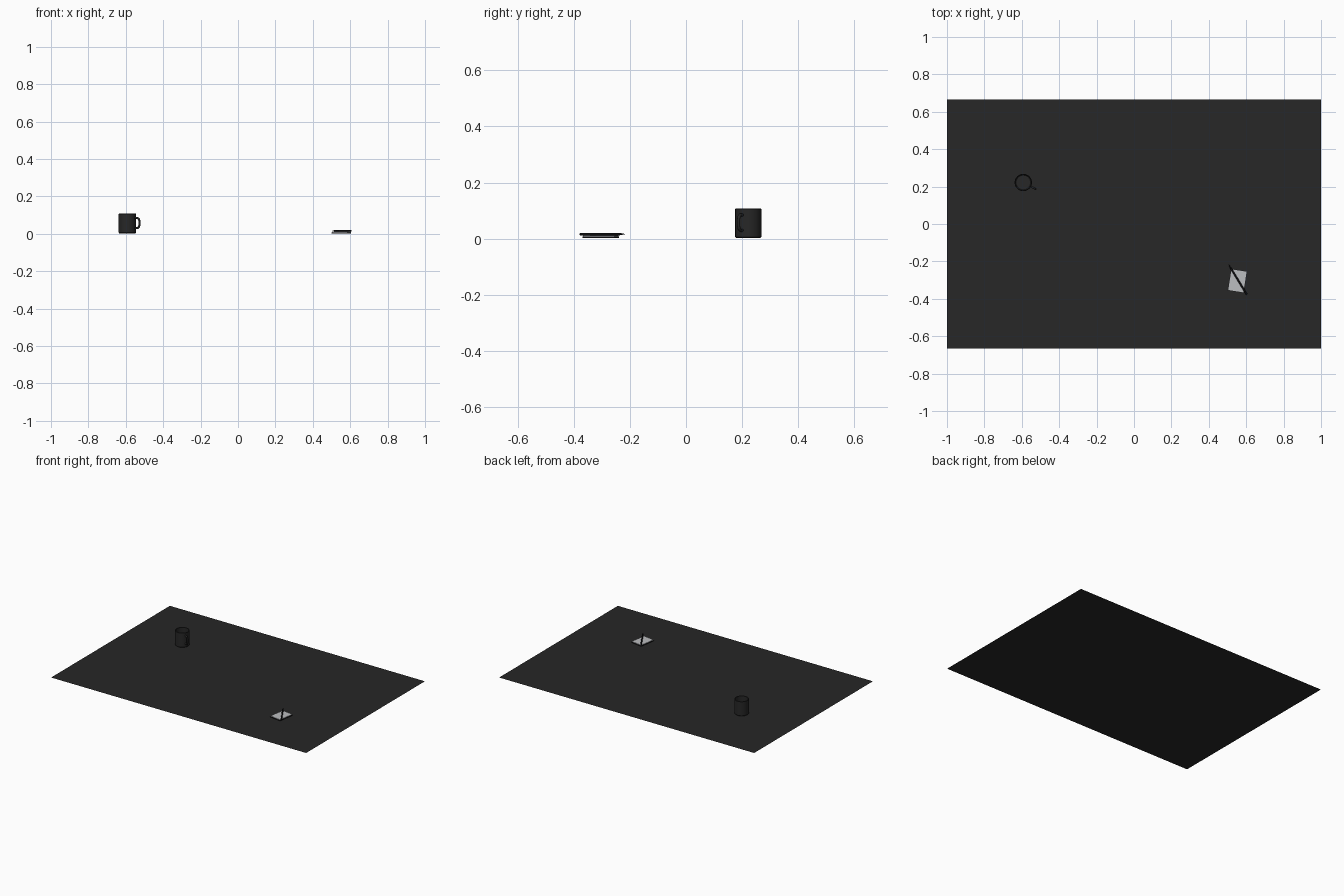
import bpy, bmesh, math
from mathutils import Vector, Matrix

if "Cube" in bpy.data.objects:
    bpy.data.objects.remove(bpy.data.objects["Cube"])


def material(name, rgb):
    m = bpy.data.materials.new(name)
    m.diffuse_color = (*rgb, 1)
    m.use_nodes = True
    m.node_tree.nodes["Principled BSDF"].inputs["Base Color"].default_value = m.diffuse_color
    return m


CHARCOAL = material("charcoal", (0.02, 0.02, 0.02))
BLACK = material("black", (0.006, 0.006, 0.007))
PAPER = material("paper_grey", (0.5, 0.51, 0.53))


def finish(name, bm, mat, smooth=False):
    bmesh.ops.recalc_face_normals(bm, faces=bm.faces)
    me = bpy.data.meshes.new(name)
    bm.to_mesh(me)
    bm.free()
    me.materials.append(mat)
    ob = bpy.data.objects.new(name, me)
    bpy.context.collection.objects.link(ob)
    if smooth:
        bpy.ops.object.select_all(action='DESELECT')
        ob.select_set(True)
        bpy.context.view_layer.objects.active = ob
        bpy.ops.object.shade_smooth_by_angle(angle=math.radians(35))
    return ob


def lathe(name, profile, mat, matrix, sides=40):
    """Spin an (r, z) profile around z; end points lie on the axis."""
    bm = bmesh.new()
    vs = [bm.verts.new((r, 0, z)) for r, z in profile]
    es = [bm.edges.new(p) for p in zip(vs, vs[1:])]
    bmesh.ops.spin(bm, geom=vs + es, cent=(0, 0, 0), axis=(0, 0, 1),
                   angle=math.tau, steps=sides)
    bmesh.ops.remove_doubles(bm, verts=bm.verts, dist=1e-5)
    bm.transform(matrix)
    return finish(name, bm, mat, True)


def box(name, size, centre, angle, mat):
    bm = bmesh.new()
    bmesh.ops.create_cube(bm, size=1)
    bm.transform(Matrix.Translation(centre) @ Matrix.Rotation(angle, 4, 'Z')
                 @ Matrix.Diagonal((*size, 1)))
    return finish(name, bm, mat)


# Table surface
bm = bmesh.new()
bmesh.ops.create_grid(bm, x_segments=1, y_segments=1, size=1)
bm.transform(Matrix.Diagonal((1, 0.665, 1, 1)))
finish("table_top", bm, CHARCOAL)

# Hollow mug
mug_at = Matrix.Translation((-0.592, 0.222, 0))
lathe("mug_body", [(0, 0.003), (0.043, 0.003), (0.0465, 0.007), (0.0465, 0.106),
                   (0.045, 0.108), (0.043, 0.108), (0.0415, 0.106),
                   (0.0415, 0.012), (0.039, 0.009), (0, 0.009)], CHARCOAL, mug_at, 48)

# Mug handle: a tube swept along a D-shaped path
turn = mug_at @ Matrix.Rotation(math.radians(-28), 4, 'Z')
path = [(0.044, 0.085)]
for i in range(17):
    a = math.pi / 2 - math.pi * i / 16
    c, s = math.cos(a), math.sin(a)
    path.append((0.053 + 0.021 * abs(c) ** 0.7,
                 0.0575 + 0.0275 * math.copysign(abs(s) ** 0.7, s)))
path.append((0.044, 0.030))
bm = bmesh.new()
rings = []
for i, (x, z) in enumerate(path):
    p, q = path[max(i - 1, 0)], path[min(i + 1, len(path) - 1)]
    t = Vector((q[0] - p[0], 0, q[1] - p[1])).normalized()
    n = t.cross(Vector((0, 1, 0)))
    rings.append([bm.verts.new(Vector((x, 0, z)) + 0.0055 * (
        n * math.cos(k * math.tau / 12) + Vector((0, 1, 0)) * math.sin(k * math.tau / 12)))
        for k in range(12)])
for a, b in zip(rings, rings[1:]):
    for k in range(12):
        bm.faces.new((a[k], a[k - 1], b[k - 1], b[k]))
bm.transform(turn)
finish("mug_handle", bm, CHARCOAL, True)

# Notepad: dark cover with light pages on top
tilt = math.radians(-9)
box("notepad_cover", (0.087, 0.117, 0.005), (0.553, -0.304, 0.0055), tilt, BLACK)
box("notepad_pages", (0.084, 0.114, 0.0035), (0.553, -0.304, 0.0097), tilt, PAPER)

# Pen lying across the pages
start, end = Vector((0.603, -0.377, 0.0165)), Vector((0.506, -0.217, 0.0165))
axis = end - start
L = axis.length
pen_at = Matrix.Translation(start) @ axis.to_track_quat('Z', 'Y').to_matrix().to_4x4()
lathe("pen", [(0, 0), (0.004, 0), (0.0047, 0.001), (0.0047, L - 0.026),
              (0.0013, L - 0.004), (0.0008, L), (0, L)], BLACK, pen_at, 20)
